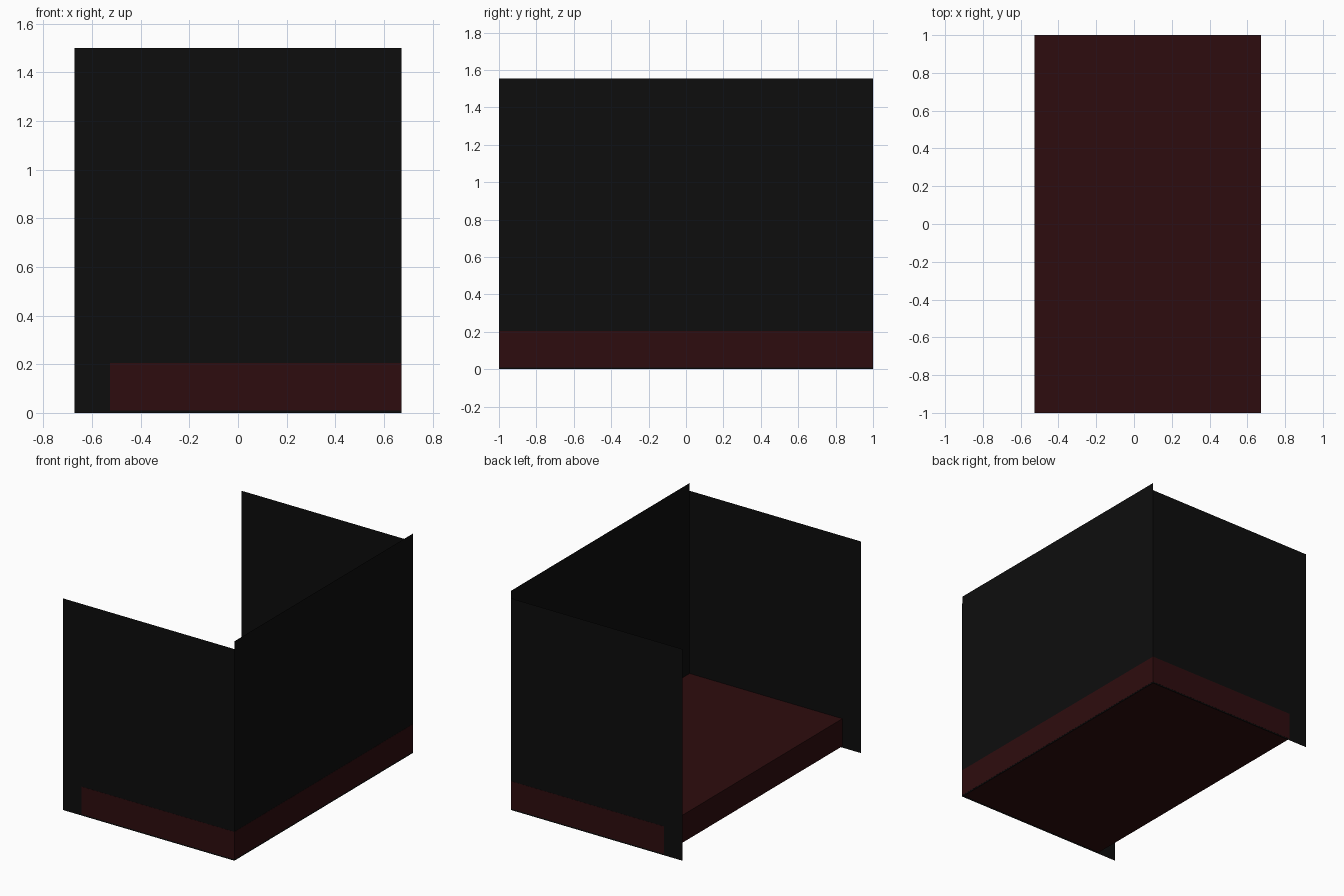
import bpy
from mathutils import Vector

cube = bpy.data.objects.get("Cube")
if cube:
    bpy.data.objects.remove(cube, do_unlink=True)


def material(name, rgb):
    mat = bpy.data.materials.new(name)
    mat.use_nodes = True
    color = (*rgb, 1.0)
    mat.diffuse_color = color
    mat.node_tree.nodes["Principled BSDF"].inputs["Base Color"].default_value = color
    return mat


BLACK = material("black", (0.004, 0.004, 0.004))
DARK_RED = material("dark red", (0.027, 0.0038, 0.0044))

HALF_W, HALF_L = 0.672, 1.0
SKIN = 0.001  # the base stands this far proud of the panels


def add_object(name, verts, faces, mat):
    mesh = bpy.data.meshes.new(name)
    mesh.from_pydata(verts, [], faces)
    mesh.materials.append(mat)
    obj = bpy.data.objects.new(name, mesh)
    bpy.context.collection.objects.link(obj)
    return obj


def panel(name, start, end, height):
    """Thin upright sheet between two floor points."""
    (x0, y0), (x1, y1) = start, end
    verts = [(x0, y0, 0), (x1, y1, 0), (x1, y1, height), (x0, y0, height)]
    return add_object(name, verts, [(0, 1, 2, 3)], BLACK)


def box(name, low, high, mat):
    low, high = Vector(low), Vector(high)
    bpy.ops.mesh.primitive_cube_add(size=1, location=(low + high) / 2)
    obj = bpy.context.object
    obj.name = name
    obj.scale = high - low
    bpy.ops.object.transform_apply(location=False, rotation=False, scale=True)
    obj.data.materials.append(mat)
    return obj


# Low base slab, stopping short of the open side
box("base", (-0.527, -HALF_L, 0.01), (HALF_W, HALF_L, 0.205), DARK_RED)

# End panels, facing outwards
y = HALF_L - SKIN
panel("front_panel", (-HALF_W, -y), (HALF_W, -y), 1.5)
panel("back_panel", (HALF_W, y), (-HALF_W, y), 1.5)

# Taller closed side
x = HALF_W - SKIN
panel("side_panel", (x, -HALF_L), (x, HALF_L), 1.555)
